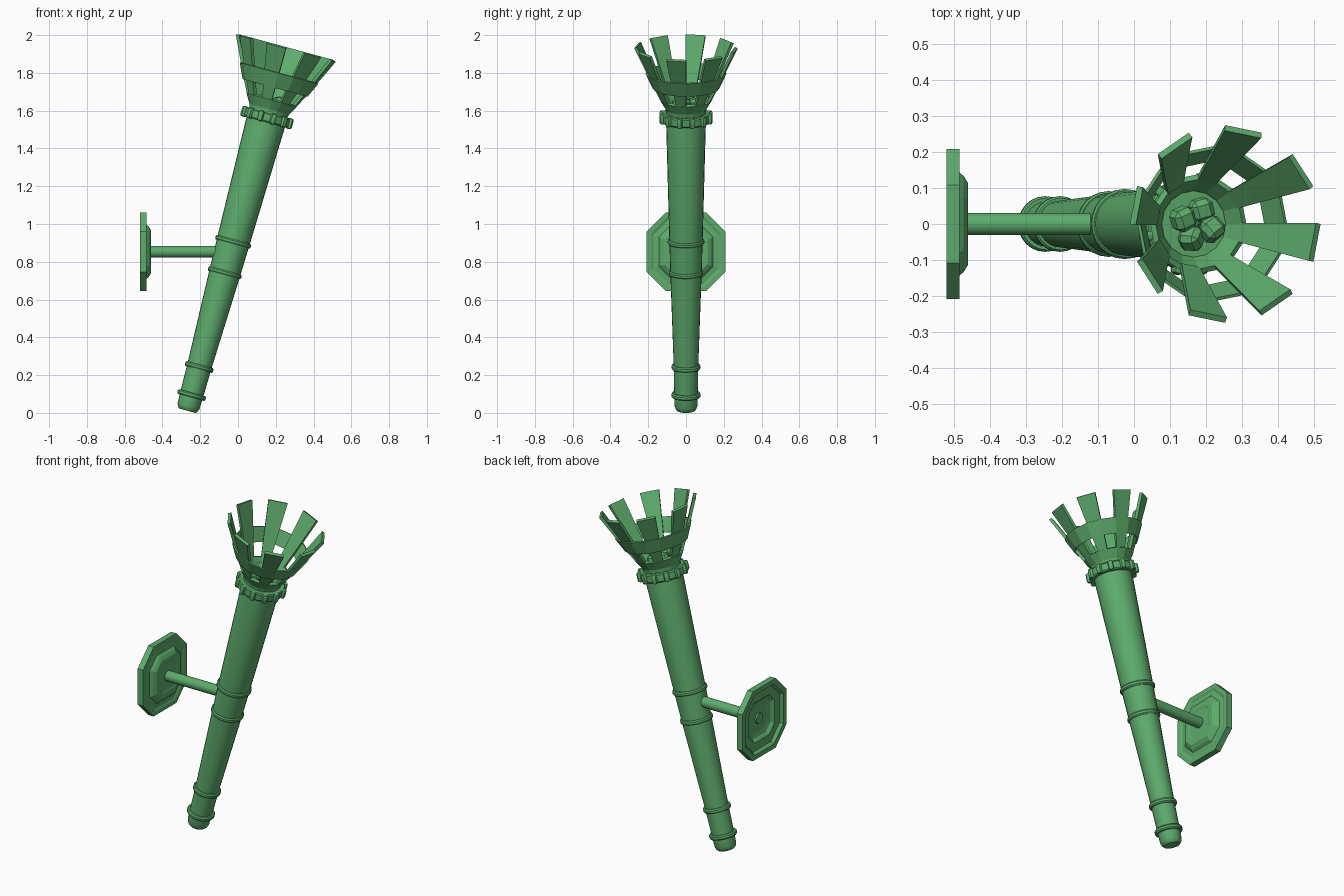
import bpy, bmesh, math, random
from mathutils import Matrix, Vector

if "Cube" in bpy.data.objects:
    bpy.data.objects.remove(bpy.data.objects["Cube"])

random.seed(4)
# torch axis: local z runs up the tilted handle
AXIS = Matrix.Translation((-0.266, 0, 0.02)) @ Matrix.Rotation(math.radians(15.2), 4, 'Y')
GREEN = bpy.data.materials.new("green")
GREEN.diffuse_color = (.11, .41, .15, 1)
GREEN.use_nodes = True
GREEN.node_tree.nodes["Principled BSDF"].inputs["Base Color"].default_value = GREEN.diffuse_color


def finish(name, bm, matrix=Matrix(), smooth=False, fix=True):
    if fix:
        bmesh.ops.recalc_face_normals(bm, faces=bm.faces)
    me = bpy.data.meshes.new(name)
    bm.to_mesh(me)
    bm.free()
    me.materials.append(GREEN)
    ob = bpy.data.objects.new(name, me)
    bpy.context.collection.objects.link(ob)
    ob.matrix_world = matrix
    if smooth:
        bpy.ops.object.select_all(action='DESELECT')
        ob.select_set(True)
        bpy.context.view_layer.objects.active = ob
        bpy.ops.object.shade_smooth_by_angle(angle=math.radians(35))
    return ob


def loft(bm, loops, closed=False, caps=True):
    rows = [[bm.verts.new(p) for p in lp] for lp in loops]
    n = len(rows[0])
    pairs = list(zip(rows, rows[1:])) + ([(rows[-1], rows[0])] if closed else [])
    for a, b in pairs:
        for i in range(n):
            j = (i + 1) % n
            bm.faces.new((a[i], a[j], b[j], b[i]))
    if caps and not closed:
        bm.faces.new(rows[0][::-1])
        bm.faces.new(rows[-1])


def circle(r, t, n):
    return [(r * math.cos(2 * math.pi * i / n), r * math.sin(2 * math.pi * i / n), t) for i in range(n)]


def lathe(name, profile, n=24, closed=False, matrix=AXIS):
    bm = bmesh.new()
    loft(bm, [circle(r, t, n) for r, t in profile], closed)
    return finish(name, bm, matrix, smooth=True)


# tapered handle with rounded foot
lathe("handle", [(.045, -.009), (.054, .0), (.060, .016), (.062, .07), (.065, .235),
                 (.083, .75), (.088, .918), (.106, 1.60), (.103, 1.645)])

# raised rings round the handle
for i, (t, r) in enumerate([(.077, .077), (.231, .077), (.748, .091), (.918, .097)]):
    lathe(f"handle_ring_{i + 1}", [(r - .03, t - .013), (r - .005, t - .013), (r, t - .006), (r, t + .006),
                                   (r - .005, t + .013), (r - .03, t + .013)], closed=True)

# studded collar
lathe("collar_band", [(.09, 1.575), (.125, 1.575), (.13, 1.582), (.13, 1.618), (.125, 1.625), (.09, 1.625)],
      closed=True)
bm = bmesh.new()
for k in range(12):
    m = Matrix.Rotation(2 * math.pi * (k + .5) / 12, 4, 'Z') @ Matrix.Translation((.127, 0, 1.6))
    bmesh.ops.create_cube(bm, size=1, matrix=m @ Matrix.Diagonal((.036, .03, .058, 1)))
bmesh.ops.bevel(bm, geom=bm.edges[:], offset=.012, segments=2, profile=.5, affect='EDGES')
finish("collar_studs", bm, AXIS, smooth=True)


# flared basket: 16-sided cone sheets, the petals fill every second side
def sheet(name, levels, columns, thickness):
    bm = bmesh.new()
    rows = [[bm.verts.new(p) for p in circle(r, t, 16)] for r, t in levels]
    for a, b in zip(rows, rows[1:]):
        for i in columns:
            j = (i + 1) % 16
            bm.faces.new((a[i], a[j], b[j], b[i]))
    bmesh.ops.delete(bm, geom=[v for v in bm.verts if not v.link_faces], context='VERTS')
    ob = finish(name, bm, AXIS, fix=False)
    mod = ob.modifiers.new("thickness", 'SOLIDIFY')
    mod.thickness = thickness
    mod.offset = -1


sheet("basket_cup", [(.103, 1.62), (.108, 1.645), (.138, 1.695)], range(16), .016)
sheet("basket_petals", [(.134, 1.69), (.172, 1.765), (.274, 1.979)], range(1, 16, 2), .017)
sheet("basket_hoop", [(.178, 1.762), (.215, 1.842)], range(16), .009)

# faceted coals in the basket
bm = bmesh.new()
for k in range(5):
    a = math.radians(70 + 90 * k)
    r = .042 if k < 4 else 0
    m = Matrix.Translation((r * math.cos(a), r * math.sin(a), 1.68 + random.uniform(-.008, .01)))
    m = m @ Matrix.Rotation(random.uniform(0, 3), 4, Vector((1, k, 2)).normalized())
    if k < 4:
        tmp = bmesh.ops.create_cube(bm, size=.062, matrix=m)
        edges = list({e for v in tmp['verts'] for e in v.link_edges})
        bmesh.ops.bevel(bm, geom=edges, offset=.014, segments=1, affect='EDGES')
    else:
        bmesh.ops.create_icosphere(bm, subdivisions=1, radius=.034, matrix=Matrix.Translation((0, 0, 1.66)))
finish("coals", bm, AXIS)


# wall plate: octagonal pressed shell, hollow at the back
def plate_loop(x, d, cut):
    y, z, c = .208 - d, .208 - d, cut
    pts = [(y, z - c), (y - c, z), (-y + c, z), (-y, z - c), (-y, -z + c), (-y + c, -z), (y - c, -z), (y, -z + c)]
    return [(x, p, .853 + q) for p, q in pts]


bm = bmesh.new()
loft(bm, [plate_loop(*a) for a in [
    (-.48, .13, .03), (-.487, .105, .04), (-.503, .088, .05), (-.503, .04, .082), (-.52, .028, .088),
    (-.52, 0, .1), (-.484, 0, .1), (-.484, .022, .09), (-.49, .035, .085), (-.485, .064, .065),
    (-.472, .075, .06), (-.46, .095, .045), (-.46, .12, .035), (-.464, .13, .03)]])
finish("wall_plate", bm)

# bracket rod from plate to handle
rod = Matrix.Translation((-.49, 0, .853)) @ Matrix.Rotation(math.pi / 2, 4, 'Y')
lathe("bracket_rod", [(.031, 0), (.031, .44)], n=16, matrix=rod)
